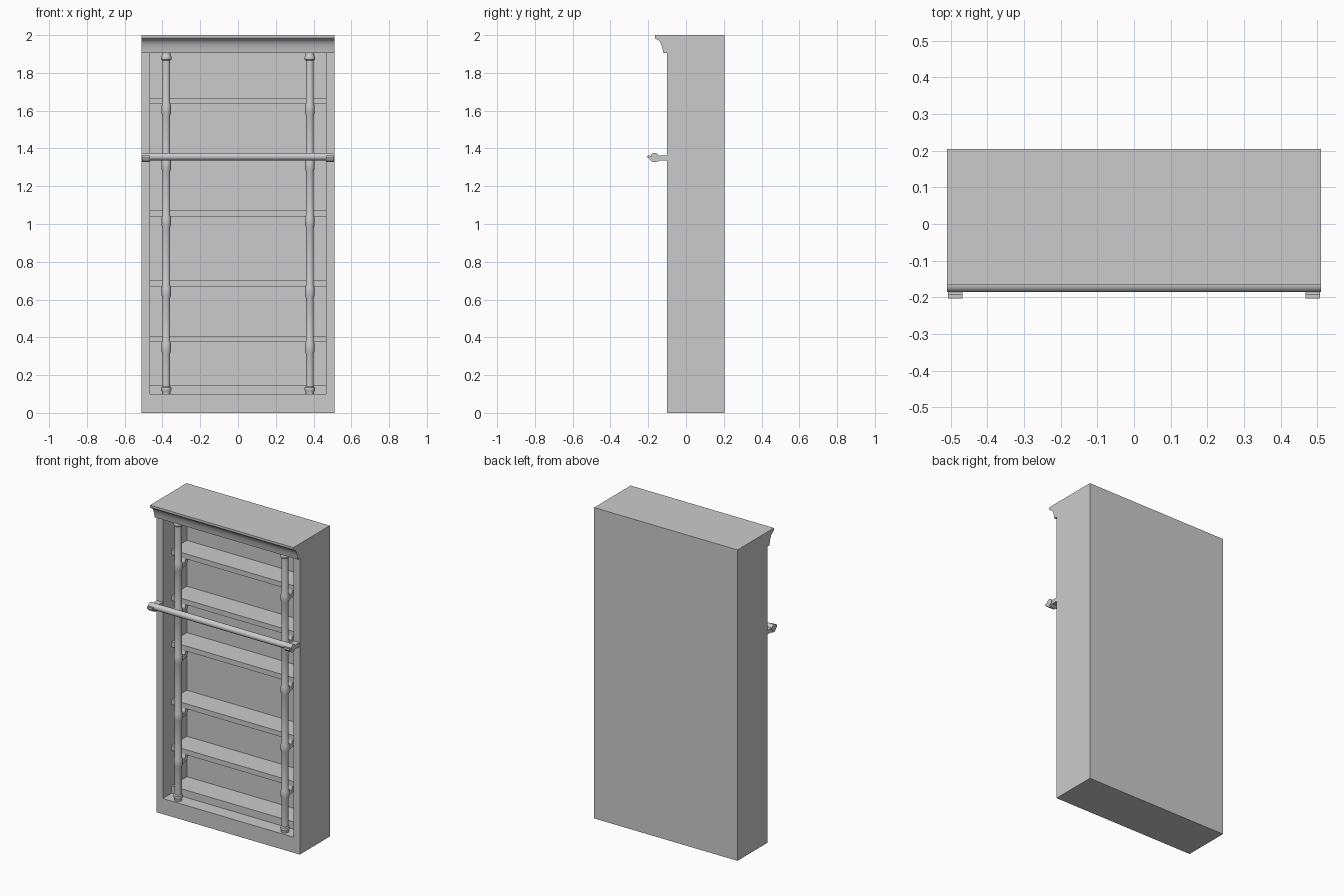
import bpy, bmesh, math

if "Cube" in bpy.data.objects:
    bpy.data.objects.remove(bpy.data.objects["Cube"])

W = 0.51             # half width of the case
FRONT, BACK = -0.10, 0.205
IN_X, IN_BACK = 0.465, 0.145
IN_LOW, IN_TOP = 0.10, 1.905
POLE_X, POLE_Y = 0.38, -0.065
SHELF_FRONT = -0.01
SHELF_TOPS = [1.667, 1.372, 1.074, 0.703, 0.407]


def make(name, verts, faces, smooth=False):
    me = bpy.data.meshes.new(name)
    me.from_pydata(verts, [], faces)
    bm = bmesh.new()
    bm.from_mesh(me)
    bmesh.ops.recalc_face_normals(bm, faces=bm.faces)
    bm.to_mesh(me)
    bm.free()
    ob = bpy.data.objects.new(name, me)
    bpy.context.collection.objects.link(ob)
    if smooth:
        bpy.ops.object.select_all(action='DESELECT')
        ob.select_set(True)
        bpy.context.view_layer.objects.active = ob
        bpy.ops.object.shade_smooth_by_angle(angle=math.radians(35))
    return ob


def extrude_x(name, profile, x0, x1, smooth=False):
    """Prism along x from a (y, z) profile."""
    n = len(profile)
    verts = [(x, y, z) for x in (x0, x1) for y, z in profile]
    faces = [(i, (i + 1) % n, n + (i + 1) % n, n + i) for i in range(n)]
    faces += [tuple(range(n)), tuple(range(n, 2 * n))]
    return make(name, verts, faces, smooth)


def lathe(name, profile, cx, cy, sides=24):
    """Solid of revolution about a vertical axis from (radius, z) points."""
    verts = [(cx + r * math.cos(2 * math.pi * k / sides),
              cy + r * math.sin(2 * math.pi * k / sides), z)
             for r, z in profile for k in range(sides)]
    faces = []
    for j in range(len(profile) - 1):
        for k in range(sides):
            k2 = (k + 1) % sides
            faces.append((j * sides + k, j * sides + k2,
                          (j + 1) * sides + k2, (j + 1) * sides + k))
    faces += [tuple(range(sides)), tuple(range(len(verts) - sides, len(verts)))]
    return make(name, verts, faces, True)


def arc(cy, cz, r, a0, a1, n):
    """Arc of n segments as (y, z) points, angles in degrees."""
    angles = [math.radians(a0 + (a1 - a0) * i / n) for i in range(n + 1)]
    return [(cy + r * math.cos(a), cz + r * math.sin(a)) for a in angles]


def loop(x, y, z0, z1):
    return [(-x, y, z0), (x, y, z0), (x, y, z1), (-x, y, z1)]


# Hollow case: four rectangular loops, outer back to inner back
verts = (loop(W, BACK, 0, 2) + loop(W, FRONT, 0, 2)
         + loop(IN_X, FRONT, IN_LOW, IN_TOP) + loop(IN_X, IN_BACK, IN_LOW, IN_TOP))
faces = [(0, 1, 2, 3), (12, 13, 14, 15)]
for j in (0, 4, 8):
    faces += [(j + i, j + (i + 1) % 4, j + 4 + (i + 1) % 4, j + 4 + i) for i in range(4)]
make("case", verts, faces)

# Crown moulding with a hollow curve
cove = [(-0.120, 1.905), (-0.122, 1.915), (-0.125, 1.932), (-0.130, 1.949),
        (-0.137, 1.963), (-0.146, 1.973), (-0.156, 1.978), (-0.160, 1.980)]
extrude_x("crown_moulding", [(FRONT, 1.905)] + cove
          + [(-0.165, 1.986), (-0.165, 2.0), (FRONT, 2.0)], -W, W, True)

# Shelves, the lowest one resting on the recess floor
for i, top in enumerate(SHELF_TOPS + [0.147]):
    low = top - 0.033 if i < 5 else IN_LOW
    extrude_x(f"shelf_{i + 1}", [(SHELF_FRONT, low), (IN_BACK, low),
                                 (IN_BACK, top), (SHELF_FRONT, top)], -IN_X, IN_X)

# Turned poles with end collars and a sleeve below each shelf
foot = [(0.023, 0), (0.023, 0.012), (0.027, 0.018), (0.028, 0.026),
        (0.027, 0.034), (0.021, 0.040)]
profile = [(r, IN_LOW + z) for r, z in foot]
for top in reversed(SHELF_TOPS):
    profile += [(0.021, top - 0.092), (0.025, top - 0.080),
                (0.025, top - 0.040), (0.021, top - 0.028)]
profile += [(r, IN_TOP - z) for r, z in reversed(foot)]

for s, side in ((-1, "left"), (1, "right")):
    x = s * POLE_X
    lathe(f"{side}_pole", profile, x, POLE_Y)

    # Curved brackets from pole sleeve to shelf underside
    for i, top in enumerate(SHELF_TOPS):
        u = top - 0.033
        lower = [(POLE_Y, u - 0.046)] + arc(-0.025, u, 0.046, -90, 0, 6)
        upper = [(SHELF_FRONT, u), (SHELF_FRONT - 0.008, u - 0.022), (POLE_Y, u - 0.024)]
        extrude_x(f"{side}_bracket_{i + 1}", lower + upper, x - 0.014, x + 0.014, True)

# Front rail
RY, RZ, RR = -0.166, 1.357, 0.020
extrude_x("front_rail", arc(RY, RZ, RR, 0, 345, 23), -W, W, True)

# Rail holders: open cups on arms
for s, side in ((-1, "left"), (1, "right")):
    a, b = s * 0.467, s * 0.507
    cup = (arc(RY, RZ, 0.030, 195, 350, 12) + arc(RY, RZ, RR, 350, 180, 14)
           + [(RY - 0.026, RZ + 0.006), (RY - 0.037, RZ + 0.006), (RY - 0.037, RZ - 0.008)])
    extrude_x(f"{side}_rail_cup", cup, a, b, True)
    extrude_x(f"{side}_rail_arm", [(RY + 0.018, 1.337), (FRONT, 1.337),
                                   (FRONT, 1.363), (RY + 0.018, 1.363)], a, b)
